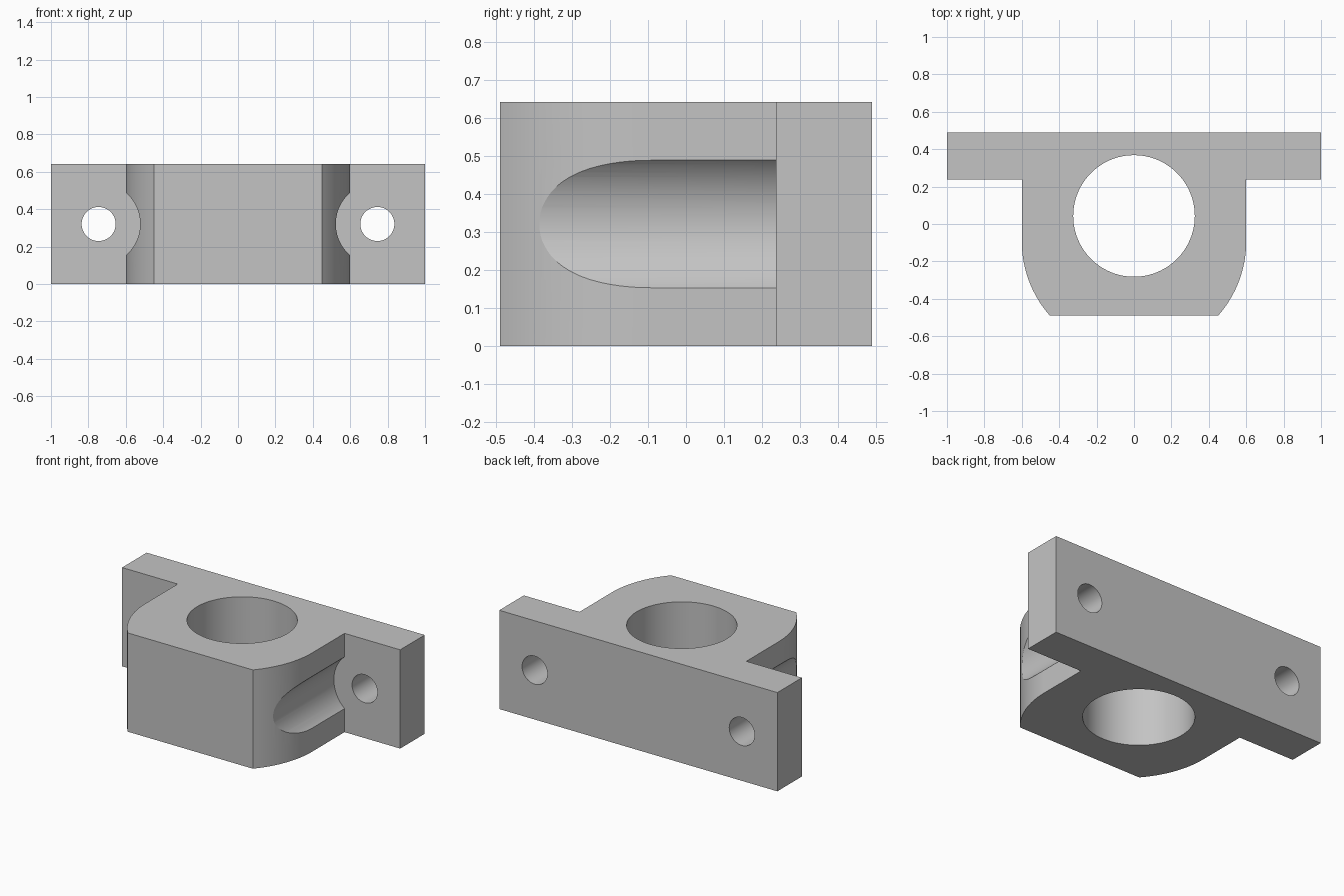
import bpy
import bmesh
from math import sin, cos, pi, asin, radians
from mathutils import Vector

if "Cube" in bpy.data.objects:
    bpy.data.objects.remove(bpy.data.objects["Cube"], do_unlink=True)

HEIGHT = 0.642
BACK = 0.49            # half depth of the block
FLANGE_FACE = 0.2375   # front face of the mounting flange
RADIUS = 0.6           # body half width and cheek radius
ARC_Y = -0.093         # where the cheeks begin to curve in
BOLT_X, BOLT_Z = 0.745, HEIGHT / 2

grey = bpy.data.materials.new("plain grey")
grey.use_nodes = True
colour = (0.55, 0.55, 0.55, 1)
grey.diffuse_color = colour
grey.node_tree.nodes["Principled BSDF"].inputs["Base Color"].default_value = colour


def prism(name, points, direction):
    """Extrude a closed outline along a direction."""
    bm = bmesh.new()
    face = bm.faces.new([bm.verts.new(p) for p in points])
    new = bmesh.ops.extrude_face_region(bm, geom=[face])["geom"]
    verts = [v for v in new if isinstance(v, bmesh.types.BMVert)]
    bmesh.ops.translate(bm, verts=verts, vec=Vector(direction))
    bmesh.ops.recalc_face_normals(bm, faces=bm.faces)
    mesh = bpy.data.meshes.new(name)
    bm.to_mesh(mesh)
    bm.free()
    mesh.materials.append(grey)
    obj = bpy.data.objects.new(name, mesh)
    bpy.context.collection.objects.link(obj)
    return obj


def circle(radius, count):
    return [(radius * cos(2 * pi * i / count), radius * sin(2 * pi * i / count))
            for i in range(count)]


def cut(target, cutter):
    mod = target.modifiers.new(cutter.name, "BOOLEAN")
    mod.operation, mod.solver, mod.object = "DIFFERENCE", "EXACT", cutter
    bpy.context.view_layer.objects.active = target
    bpy.ops.object.modifier_apply(modifier=mod.name)
    bpy.data.objects.remove(cutter, do_unlink=True)


# Flanged block: half outline from the back corner to the front, then mirrored
end = asin((BACK + ARC_Y) / RADIUS)
half = [(1, BACK), (1, FLANGE_FACE), (RADIUS, FLANGE_FACE)]
half += [(RADIUS * cos(end * i / 16), ARC_Y - RADIUS * sin(end * i / 16))
         for i in range(17)]
outline = half + [(-x, y) for x, y in reversed(half)]
block = prism("bearing_block", [(x, y, 0) for x, y in outline], (0, 0, HEIGHT))

# Central bore
cut(block, prism("bore", [(x, y + 0.043, -0.1) for x, y in circle(0.325, 96)],
                 (0, 0, HEIGHT + 0.2)))

# Bolt holes through the flange and tool clearance grooves in the cheeks
for side in (-1, 1):
    cx = side * BOLT_X
    cut(block, prism("clearance_groove",
                     [(cx + x, FLANGE_FACE, BOLT_Z + z) for x, z in circle(0.222, 96)],
                     (0, -1, 0)))
    cut(block, prism("bolt_hole",
                     [(cx + x, 0.7, BOLT_Z + z) for x, z in circle(0.091, 64)],
                     (0, -0.6, 0)))

bpy.ops.object.select_all(action="DESELECT")
block.select_set(True)
bpy.context.view_layer.objects.active = block
bpy.ops.object.shade_smooth_by_angle(angle=radians(25))
